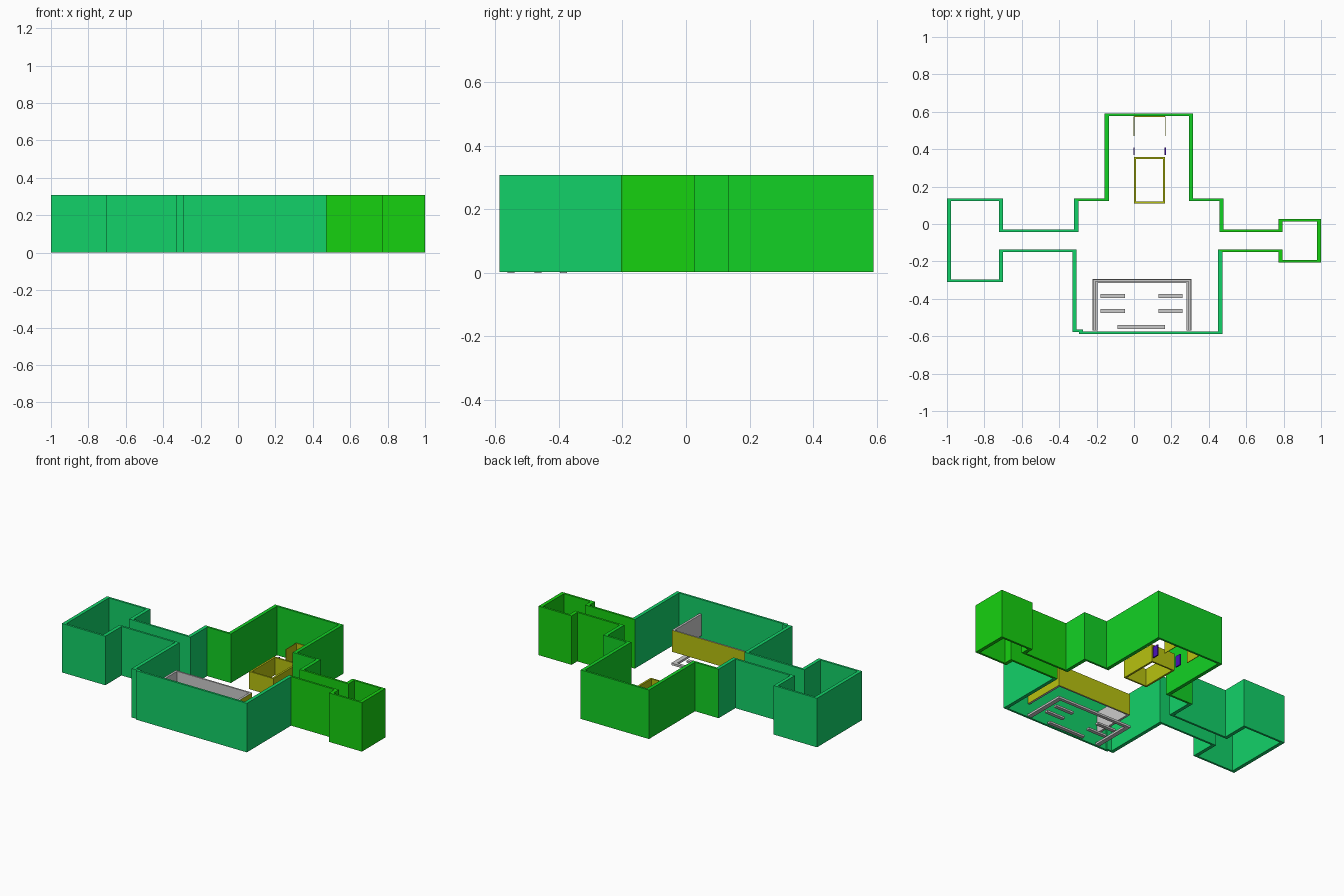
import bpy, bmesh

if "Cube" in bpy.data.objects:
    bpy.data.objects.remove(bpy.data.objects["Cube"])

def material(name, rgb):
    m = bpy.data.materials.new(name)
    m.diffuse_color = (*rgb, 1)
    m.use_nodes = True
    m.node_tree.nodes["Principled BSDF"].inputs["Base Color"].default_value = m.diffuse_color
    return m

TEAL = material("teal_green", (0.006, 0.64, 0.14))
GREEN = material("pure_green", (0.008, 0.64, 0.005))
MID = material("mid_green", (0.006, 0.64, 0.018))
OLIVE = material("olive", (0.48, 0.54, 0.005))
VIOLET = material("violet", (0.07, 0.005, 0.5))
GREY = material("grey", (0.7, 0.7, 0.7))

def prism(name, pts, z0, z1, mat=None, accent=None, accent_sides=()):
    """Extrude a flat counter-clockwise outline; chosen sides take an accent."""
    bm = bmesh.new()
    lo = [bm.verts.new((x, y, z0)) for x, y in pts]
    hi = [bm.verts.new((x, y, z1)) for x, y in pts]
    bm.faces.new(lo[::-1])
    bm.faces.new(hi)
    n = len(pts)
    for i in range(n):
        j = (i + 1) % n
        f = bm.faces.new((lo[i], lo[j], hi[j], hi[i]))
        f.material_index = 1 if i in accent_sides else 0
    bmesh.ops.recalc_face_normals(bm, faces=bm.faces)
    me = bpy.data.meshes.new(name)
    bm.to_mesh(me)
    bm.free()
    for m in (mat, accent):
        if m:
            me.materials.append(m)
    ob = bpy.data.objects.new(name, me)
    bpy.context.collection.objects.link(ob)
    return ob

def box(name, x0, x1, y0, y1, z0, z1, mat=None):
    return prism(name, [(x0, y0), (x1, y0), (x1, y1), (x0, y1)], z0, z1, mat)

# outer walls: closed floor plan outline, counter-clockwise
plan = [(-.295, -.587), (.472, -.587), (.472, -.15), (.772, -.15), (.772, -.205), (1, -.205),
        (1, .027), (.772, .027), (.772, -.03), (.478, -.03), (.478, .135), (.315, .135),
        (.315, .59), (-.157, .59), (-.157, .135), (-.32, .135), (-.32, -.03), (-.7, -.03),
        (-.7, .135), (-1, .135), (-1, -.31), (-.7, -.31), (-.7, -.15), (-.33, -.15),
        (-.33, -.578), (-.295, -.578)]
TX, TY, H = .022, .013, .308

def sign(v):
    return (v > 1e-6) - (v < -1e-6)

def inner(i):
    """Corner moved inwards by the thickness of its two walls."""
    a, b, c = plan[i - 1], plan[i], plan[(i + 1) % len(plan)]
    dx = sign(b[0] - a[0]) or sign(c[0] - b[0])
    dy = sign(b[1] - a[1]) or sign(c[1] - b[1])
    return b[0] - dy * TX, b[1] + dx * TY

for i, p in enumerate(plan):
    j = (i + 1) % len(plan)
    mat = TEAL if i < 2 or i > 14 else (GREEN if i < 9 else MID)
    prism(f"wall_{i + 1}", [p, plan[j], inner(j), inner(i)], .002, H, mat)

# U-shaped booth: floor rail below, raised screen above with olive outside
def u_shape(x0, x1, y0, y1, t, ty):
    return [(x0, y0), (x0 + t, y0), (x0 + t, y1 - ty), (x1 - t, y1 - ty),
            (x1 - t, y0), (x1, y0), (x1, y1), (x0, y1)]

prism("booth_floor_rail", u_shape(-.222, .308, -.57, -.295, .028, .02), .002, .015)
prism("booth_screen", u_shape(-.22, .306, -.57, -.297, .014, .01), .085, .22,
      GREY, OLIVE, (5, 6, 7))

# low floor bars inside the booth
for y in (-.465, -.385):
    for side, x0, x1 in (("left", -.178, -.048), ("right", .131, .258)):
        box(f"floor_bar_{side}", x0, x1, y - .011, y + .011, 0, .012)
box("front_bar_left", -.088, .038, -.562, -.54, 0, .012)
box("front_bar_right", .038, .167, -.562, -.54, 0, .012)

# olive enclosure, open at top and bottom
X0, X1, Z0, Z1 = 0.0, .167, .005, .115
for side, x in (("left", X0), ("right", X1 - .012)):
    box(f"enclosure_{side}", x, x + .012, .11, .357, Z0, Z1, OLIVE)
for side, y in (("front", .11), ("back", .347)):
    box(f"enclosure_{side}", X0 + .012, X1 - .012, y, y + .01, Z0, Z1, OLIVE)

# thin side panels, violet inserts and back panel behind the enclosure
for side, x in (("left", X0), ("right", X1)):
    box(f"thin_panel_{side}", x - .002, x + .002, .47, .575, Z0, Z1, OLIVE)
    box(f"violet_panel_{side}", x - .004, x + .004, .37, .41, .02, .09, VIOLET)
box("thin_panel_back", X0, X1, .573, .577, Z0, Z1, OLIVE)
